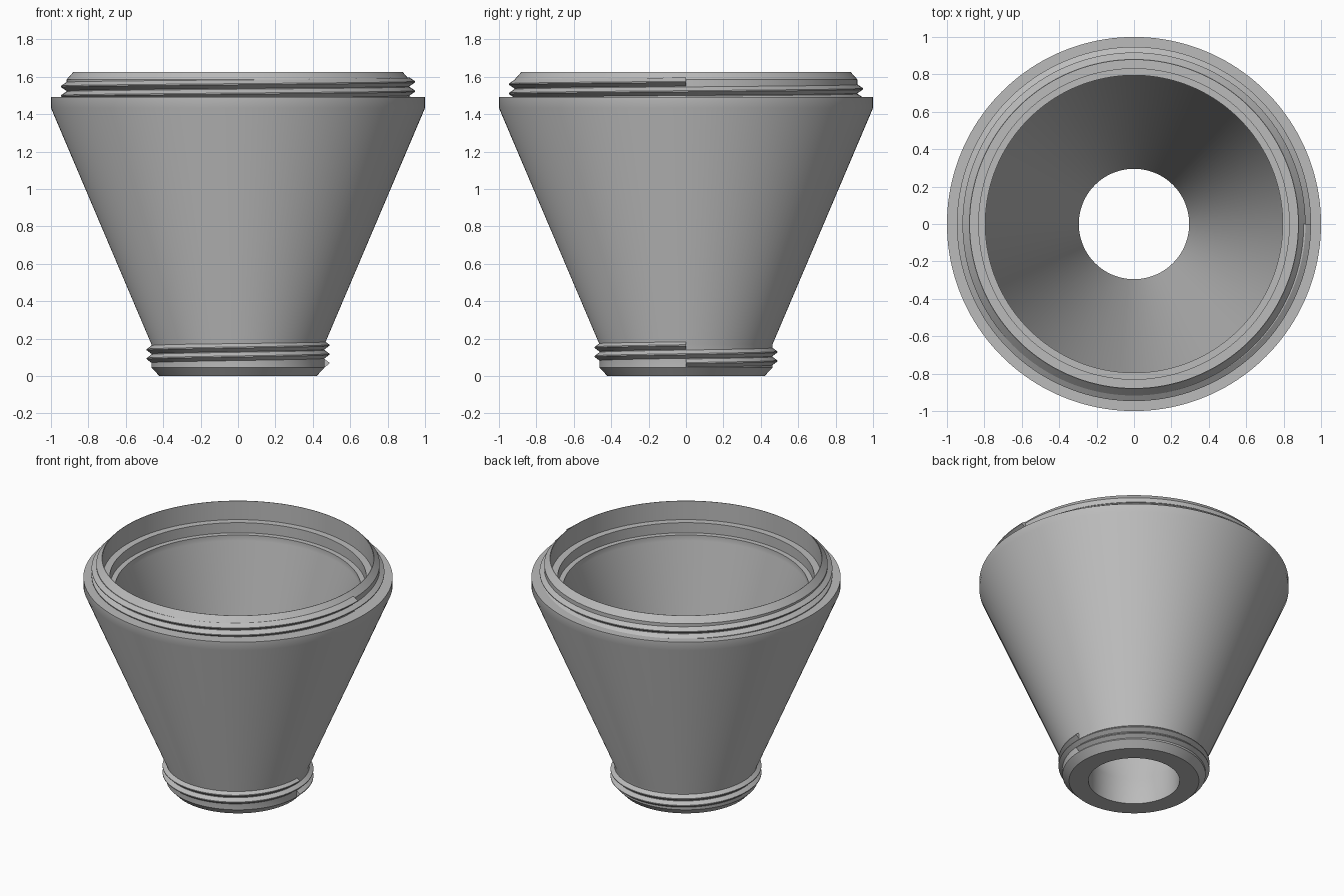
import bpy, bmesh, math
from mathutils import Vector, Matrix

cube = bpy.data.objects.get("Cube")
if cube:
    bpy.data.objects.remove(cube)

SEGMENTS = 160
grey = bpy.data.materials.new("plain grey")
grey.use_nodes = True
color = (0.5, 0.5, 0.5, 1)
grey.diffuse_color = color
grey.node_tree.nodes["Principled BSDF"].inputs["Base Color"].default_value = color


def finish(bm, name):
    """Turn a bmesh into a smooth object with sharp creases kept."""
    bmesh.ops.recalc_face_normals(bm, faces=bm.faces)
    mesh = bpy.data.meshes.new(name)
    bm.to_mesh(mesh)
    bm.free()
    mesh.materials.append(grey)
    obj = bpy.data.objects.new(name, mesh)
    bpy.context.collection.objects.link(obj)
    bpy.ops.object.select_all(action='DESELECT')
    obj.select_set(True)
    bpy.context.view_layer.objects.active = obj
    bpy.ops.object.shade_smooth_by_angle(angle=math.radians(30))
    return obj


def sweep(name, profile, turns, pitch=0.0):
    """Sweep a closed (radius, height) profile round z, rising by pitch per turn."""
    bm = bmesh.new()
    steps = round(SEGMENTS * turns)
    closed = pitch == 0
    rings = []
    for i in range(steps if closed else steps + 1):
        t = i / SEGMENTS
        turn = Matrix.Rotation(math.tau * t, 3, 'Z')
        rings.append([bm.verts.new(turn @ Vector((r, 0, z + pitch * t))) for r, z in profile])
    pairs = list(zip(rings, rings[1:]))
    if closed:
        pairs.append((rings[-1], rings[0]))
    else:
        bm.faces.new(rings[0])
        bm.faces.new(rings[-1])
    n = len(profile)
    for a, b in pairs:
        for k in range(n):
            m = (k + 1) % n
            bm.faces.new((a[k], b[k], b[m], a[m]))
    return finish(bm, name)


def thread(name, root, crest, start, pitch, turns):
    """Right-handed V-shaped ridge, slightly sunk into the neck."""
    half, tip, sunk = pitch * 0.46, 0.003, root - 0.012
    profile = [(sunk, start - half), (root, start - half), (crest, start - tip),
               (crest, start + tip), (root, start + half), (sunk, start + half)]
    return sweep(name, profile, turns, pitch)


# Hollow funnel: outside from bottom to rim, then stepped inside back down
sweep("funnel_body", [
    (0.295, 0), (0.42, 0), (0.463, 0.045), (0.463, 0.17),
    (1.0, 1.433), (1.0, 1.492), (0.917, 1.492), (0.917, 1.585), (0.88, 1.626),
    (0.877, 1.626), (0.877, 1.492), (0.83, 1.492), (0.83, 1.42),
    (0.795, 1.42), (0.795, 1.38), (0.295, 0.19)], 1)

# Screw threads on both necks
thread("lower_thread", 0.463, 0.488, 0.069, 0.048, 2)
thread("upper_thread", 0.917, 0.947, 1.473, 0.05, 2)
